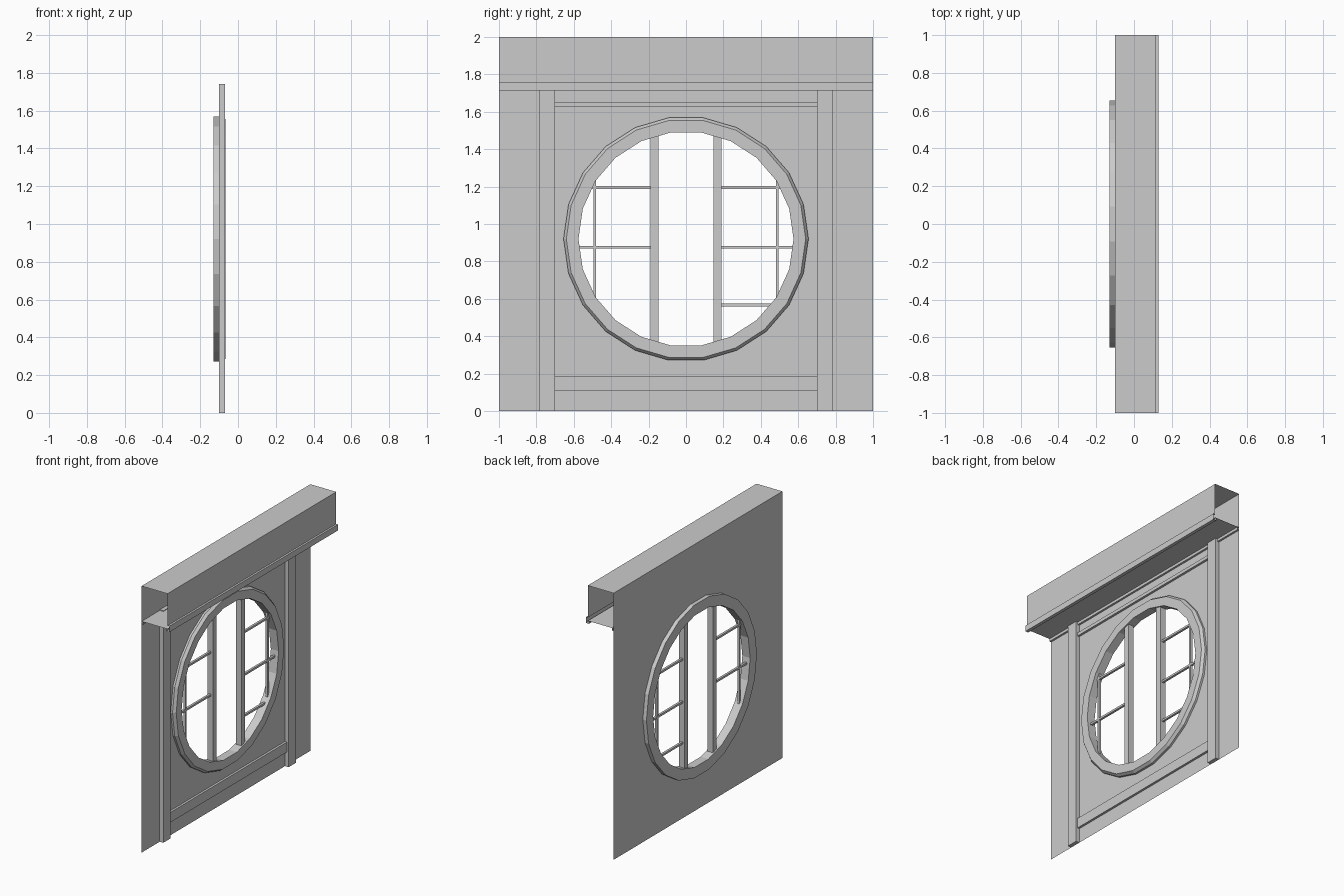
import bpy, bmesh
from math import sin, cos, pi

if "Cube" in bpy.data.objects:
    bpy.data.objects.remove(bpy.data.objects["Cube"])

CZ, SIDES = 0.92, 22          # window centre height and number of ring sides
WALL_X = -0.1


def finish(name, bm, recalc=True):
    if recalc:
        bmesh.ops.recalc_face_normals(bm, faces=bm.faces)
    me = bpy.data.meshes.new(name)
    bm.to_mesh(me)
    bm.free()
    ob = bpy.data.objects.new(name, me)
    bpy.context.collection.objects.link(ob)
    return ob


def box(name, x0, x1, y0, y1, z0, z1):
    bm = bmesh.new()
    bmesh.ops.create_cube(bm, size=1)
    for v in bm.verts:
        v.co.x = x0 + (v.co.x + 0.5) * (x1 - x0)
        v.co.y = y0 + (v.co.y + 0.5) * (y1 - y0)
        v.co.z = z0 + (v.co.z + 0.5) * (z1 - z0)
    return finish(name, bm)


def sweep(name, profile):
    """Open-ended strip: an (x, z) profile run along the full width in y."""
    bm = bmesh.new()
    a, b = [[bm.verts.new((x, y, z)) for x, z in profile] for y in (-1, 1)]
    for i in range(len(profile) - 1):
        bm.faces.new((a[i], a[i + 1], b[i + 1], b[i]))
    return finish(name, bm, False)


def circle(bm, r, x):
    return [bm.verts.new((x, r * cos(2 * pi * i / SIDES), CZ + r * sin(2 * pi * i / SIDES)))
            for i in range(SIDES)]


# Thin wall sheet with a round opening
bm = bmesh.new()
rect = [bm.verts.new((WALL_X, y, z)) for y, z in ((-1, 0), (1, 0), (1, 2), (-1, 2))]
for loop in (rect, circle(bm, 0.6, WALL_X)):
    for i, v in enumerate(loop):
        bm.edges.new((v, loop[(i + 1) % len(loop)]))
bmesh.ops.triangle_fill(bm, edges=bm.edges[:], use_beauty=True, normal=(1, 0, 0))
finish("wall", bm, False)

# Round window frame with a chamfered front edge
bm = bmesh.new()
rings = [circle(bm, r, x) for r, x in
         ((0.655, -0.13), (0.655, -0.085), (0.64, -0.065), (0.575, -0.065), (0.575, -0.13))]
for k, a in enumerate(rings):
    b = rings[(k + 1) % len(rings)]
    for i in range(SIDES):
        j = (i + 1) % SIDES
        bm.faces.new((a[i], a[j], b[j], b[i]))
finish("window_frame", bm)

# Overhanging beam, open at the ends, with its soffit and edge trims
sweep("beam", [(-0.1, 2), (0.115, 2), (0.115, 1.76)])
sweep("beam_soffit", [(0.115, 1.735), (-0.1, 1.735)])
sweep("beam_front_trim", [(0.105, 1.735), (0.105, 1.715), (0.13, 1.715), (0.13, 1.76), (0.115, 1.76)])
sweep("beam_wall_trim", [(-0.1, 1.715), (-0.085, 1.715), (-0.085, 1.735)])

# Posts, upright mullions and glazing bars on both sides
for s, side in ((-1, "left"), (1, "right")):
    def pair(name, x0, x1, ya, yb, z0, z1):
        box(f"{name}_{side}", x0, x1, *sorted((s * ya, s * yb)), z0, z1)
    pair("post", -0.1, -0.07, 0.70, 0.785, 0, 1.74)
    pair("mullion", -0.12, -0.075, 0.147, 0.19, CZ - 0.58, CZ + 0.58)
    pair("thin_upright", -0.107, -0.09, 0.48, 0.495, CZ - 0.33, CZ + 0.33)
    pair("upper_bar", -0.107, -0.09, 0.185, 0.53, 1.188, 1.203)
    pair("middle_bar", -0.107, -0.09, 0.185, 0.6, 0.868, 0.883)
box("lower_bar_right", -0.107, -0.09, 0.185, 0.5, 0.56, 0.575)

# Horizontal rails between the posts
box("top_rail", -0.1, -0.083, -0.7, 0.7, 1.625, 1.65)
box("bottom_rail", -0.1, -0.083, -0.7, 0.7, 0.11, 0.185)
